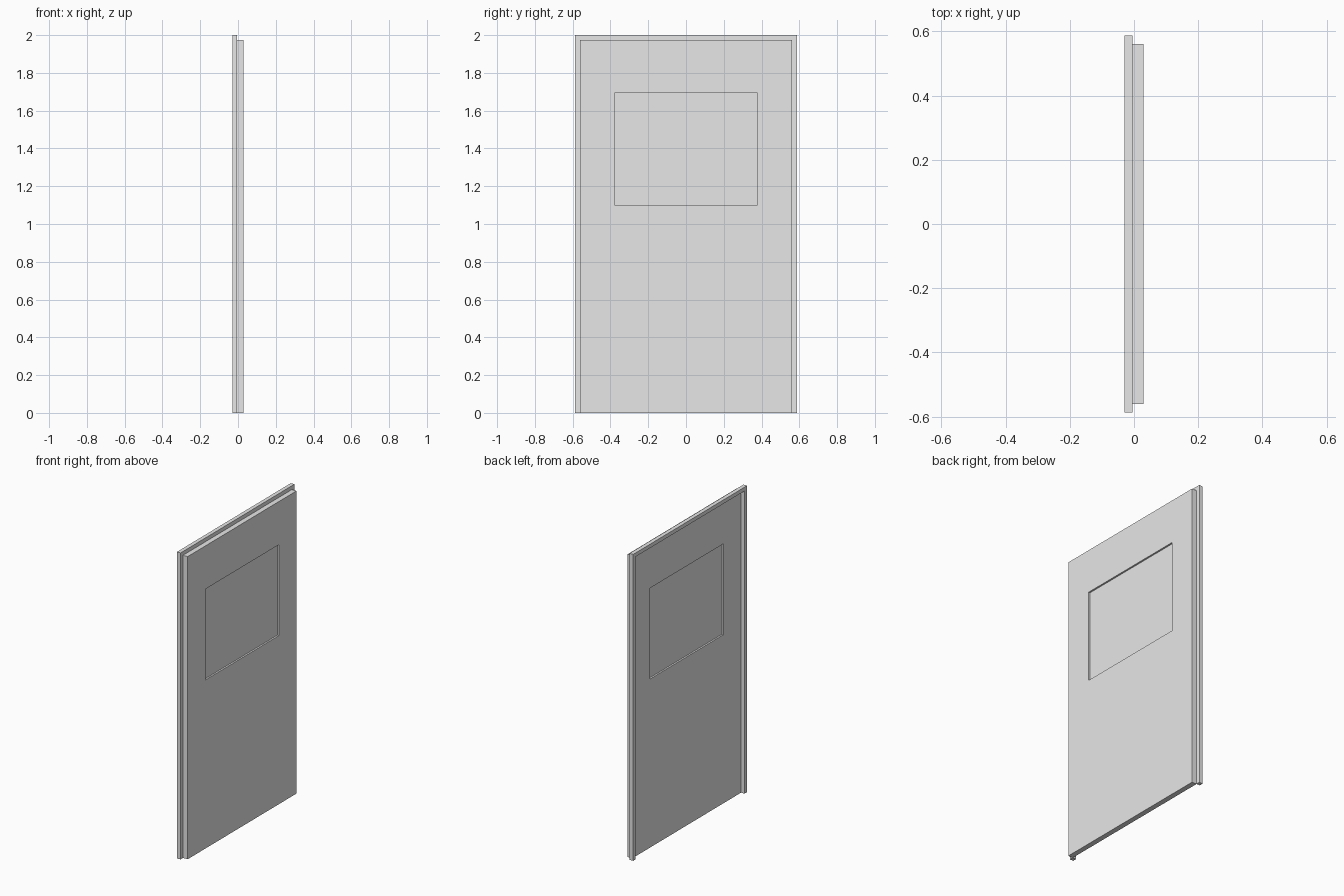
import bpy
import bmesh

if "Cube" in bpy.data.objects:
    bpy.data.objects.remove(bpy.data.objects["Cube"], do_unlink=True)

grey = bpy.data.materials.new("plain_grey")
grey.use_nodes = True
grey.diffuse_color = (0.8, 0.8, 0.8, 1)
grey.node_tree.nodes["Principled BSDF"].inputs["Base Color"].default_value = grey.diffuse_color


def rect(half_width, bottom, top):
    """Outline in the YZ plane, running up one side and down the other."""
    return [(-half_width, bottom), (-half_width, top), (half_width, top), (half_width, bottom)]


def slab(name, faces, x_back, x_front):
    """Extrude flat YZ quads along x into a closed solid."""
    bm = bmesh.new()
    for quad in faces:
        bm.faces.new([bm.verts.new((x_back, y, z)) for y, z in quad])
    bmesh.ops.remove_doubles(bm, verts=bm.verts, dist=0.0001)
    result = bmesh.ops.extrude_face_region(bm, geom=bm.faces[:], use_keep_orig=True)
    moved = [v for v in result["geom"] if isinstance(v, bmesh.types.BMVert)]
    bmesh.ops.translate(bm, verts=moved, vec=(x_front - x_back, 0, 0))
    bmesh.ops.recalc_face_normals(bm, faces=bm.faces)
    mesh = bpy.data.meshes.new(name)
    bm.to_mesh(mesh)
    bm.free()
    mesh.materials.append(grey)
    obj = bpy.data.objects.new(name, mesh)
    bpy.context.collection.objects.link(obj)
    return obj


def band(outer, inner, closed):
    """Quads that fill the space between two matching outlines."""
    count = len(outer) if closed else len(outer) - 1
    n = len(outer)
    return [(outer[i], outer[(i + 1) % n], inner[(i + 1) % n], inner[i]) for i in range(count)]


leaf = rect(0.561, 0, 1.975)
window = rect(0.379, 1.1, 1.693)

# Door leaf with a window opening
slab("door_leaf", band(leaf, window, True), -0.005, 0.029)

# Recessed window pane, set back from both faces
slab("window_pane", [window], 0.006, 0.018)

# Raised rim around the sides and top, open at the floor
slab("door_rim", band(rect(0.587, 0, 2.0), leaf, False), -0.03, -0.004)
